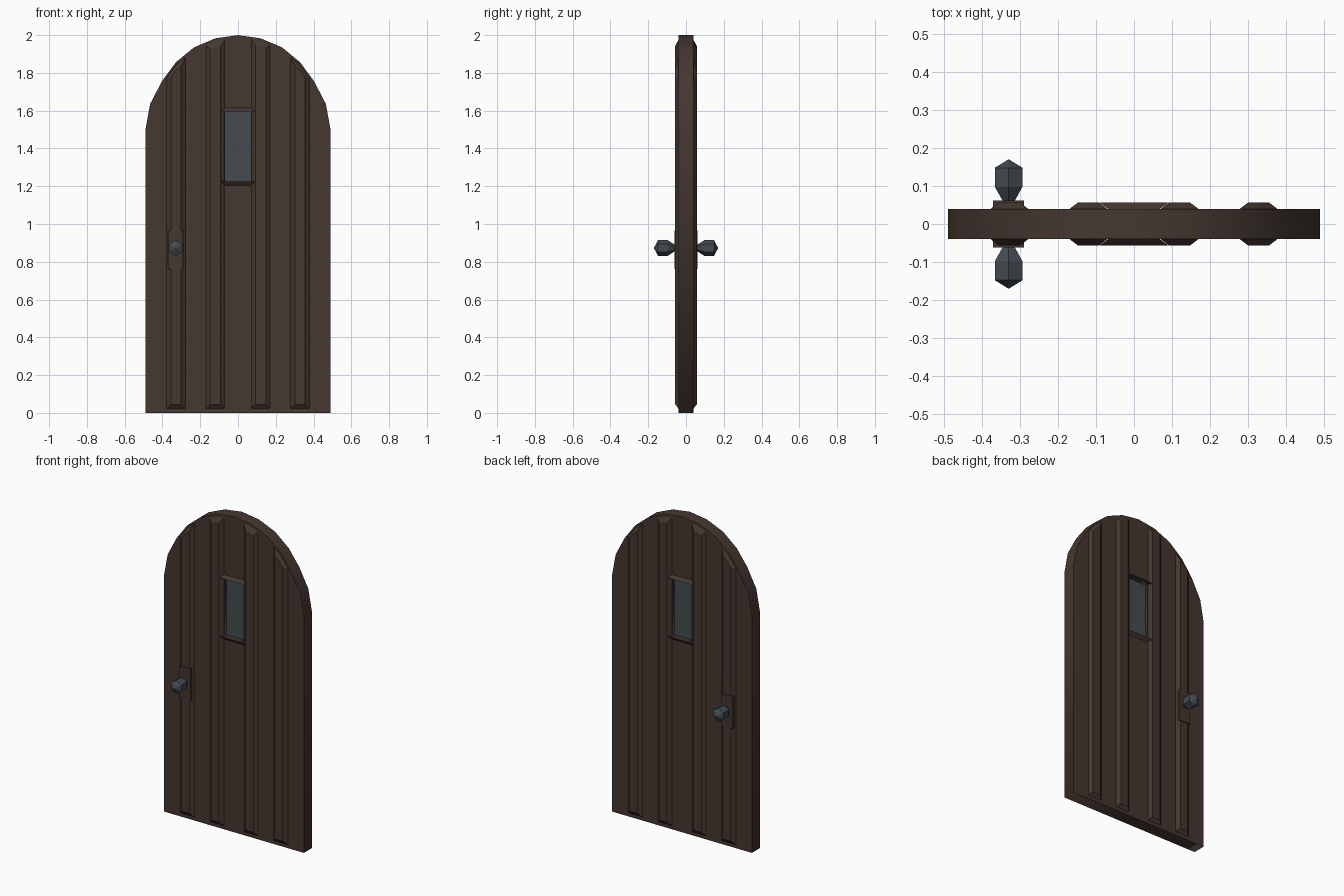
import bpy, bmesh, math
from mathutils import Matrix, Vector

if "Cube" in bpy.data.objects:
    bpy.data.objects.remove(bpy.data.objects["Cube"], do_unlink=True)


def material(name, rgb):
    m = bpy.data.materials.new(name)
    m.use_nodes = True
    m.diffuse_color = (*rgb, 1)
    bsdf = next(n for n in m.node_tree.nodes if n.type == 'BSDF_PRINCIPLED')
    bsdf.inputs["Base Color"].default_value = (*rgb, 1)
    return m


WOOD = material("dark wood", (0.060, 0.038, 0.029))
GLASS = material("grey glass", (0.058, 0.070, 0.080))
IRON = material("blue grey iron", (0.055, 0.072, 0.085))

FACE, RAISED = 0.04, 0.057       # half thickness of slab and of raised strips
WIN_X, WIN_LOW, WIN_HIGH = 0.068, 1.225, 1.595
ARCH = [(0.49, 1.5), (0.465, 1.636), (0.402, 1.757), (0.328, 1.857),
        (0.233, 1.935), (0.12, 1.983), (0, 2)]


def arch_height(x):
    for (xa, za), (xb, zb) in zip(ARCH, ARCH[1:]):
        if xb <= x <= xa:
            return za + (zb - za) * (x - xa) / (xb - xa)


def add_mesh(name, bm, mat):
    bmesh.ops.recalc_face_normals(bm, faces=bm.faces)
    mesh = bpy.data.meshes.new(name)
    bm.to_mesh(mesh)
    bm.free()
    mesh.materials.append(mat)
    ob = bpy.data.objects.new(name, mesh)
    bpy.context.collection.objects.link(ob)
    return ob


def loft(name, rings, mat):
    """Join rings of equal length and cap both ends."""
    bm = bmesh.new()
    loops = [[bm.verts.new(p) for p in ring] for ring in rings]
    n = len(loops[0])
    for a, b in zip(loops, loops[1:]):
        for i in range(n):
            j = (i + 1) % n
            bm.faces.new((a[i], a[j], b[j], b[i]))
    bm.faces.new(loops[0])
    bm.faces.new(loops[-1])
    return add_mesh(name, bm, mat)


def box(name, lo, hi, mat):
    bm = bmesh.new()
    lo, hi = Vector(lo), Vector(hi)
    bmesh.ops.create_cube(bm, size=1, matrix=Matrix.Translation((lo + hi) / 2)
                          @ Matrix.Diagonal((*(hi - lo), 1)))
    return add_mesh(name, bm, mat)


# Arched slab with the window hole, as a filled and extruded outline
curve = bpy.data.curves.new("door_outline", 'CURVE')
curve.dimensions, curve.fill_mode, curve.extrude = '2D', 'BOTH', FACE
outline = [(-0.49, 0), (0.49, 0)] + ARCH + [(-x, z) for x, z in ARCH[-2::-1]]
hole = [(-WIN_X, WIN_LOW), (WIN_X, WIN_LOW), (WIN_X, WIN_HIGH), (-WIN_X, WIN_HIGH)]
for points in (outline, hole):
    spline = curve.splines.new('POLY')
    spline.points.add(len(points) - 1)
    for p, (x, z) in zip(spline.points, points):
        p.co = (x, z, 0, 1)
    spline.use_cyclic_u = True
helper = bpy.data.objects.new("outline_helper", curve)
bpy.context.collection.objects.link(helper)
bpy.context.view_layer.update()
evaluated = helper.evaluated_get(bpy.context.evaluated_depsgraph_get())
bm = bmesh.new()
bm.from_mesh(evaluated.to_mesh())
evaluated.to_mesh_clear()
bpy.data.objects.remove(helper, do_unlink=True)
bmesh.ops.remove_doubles(bm, verts=bm.verts, dist=0.0001)
bmesh.ops.rotate(bm, verts=bm.verts, matrix=Matrix.Rotation(math.pi / 2, 3, 'X'))
add_mesh("door_slab", bm, WOOD)

# Window pane
box("window_pane", (-WIN_X, -0.02, WIN_LOW), (WIN_X, 0.02, WIN_HIGH), GLASS)


def strip_ring(side, face, centre, half, low, drop, y):
    xs = (centre + half, centre, centre - half)
    pts = [(xs[2], low), (xs[0], low)] + [(x, arch_height(x) - drop) for x in xs]
    return [(side * x, face * y, z) for x, z in pts]


for face, where in ((-1, "front"), (1, "back")):
    # Bevelled raised strips that follow the arch
    for side, hand in ((1, "left"), (-1, "right")):
        for centre, place in ((0.12, "inner"), (0.328, "outer")):
            loft(f"{where}_{hand}_{place}_strip",
                 [strip_ring(side, face, centre, 0.052, 0.02, 0.012, FACE - 0.002),
                  strip_ring(side, face, centre, 0.027, 0.045, 0.045, RAISED)], WOOD)

    # Sloped lintel and sill between the inner strips
    for name, edge, out in (("lintel", WIN_HIGH, 0.02), ("sill", WIN_LOW, -0.02)):
        rings = [[(s * WIN_X, face * FACE, edge),
                  (s * 0.092, face * RAISED, edge),
                  (s * WIN_X, face * FACE, edge + out)] for s in (-1, 1)]
        loft(f"{where}_window_{name}", rings, WOOD)

    # Handle plate and six-sided knob
    ys = sorted((face * 0.03, face * 0.062))
    box(f"{where}_handle_plate", (-0.371, ys[0], 0.762), (-0.29, ys[1], 0.965), WOOD)
    rings = []
    for y, r in ((0.055, 0.019), (0.062, 0.019), (0.098, 0.042), (0.148, 0.042), (0.17, 0.001)):
        rings.append([(-0.33 + r * math.sin(k * math.pi / 3), face * y,
                       0.873 + r * math.cos(k * math.pi / 3)) for k in range(6)])
    loft(f"{where}_knob", rings, IRON)
